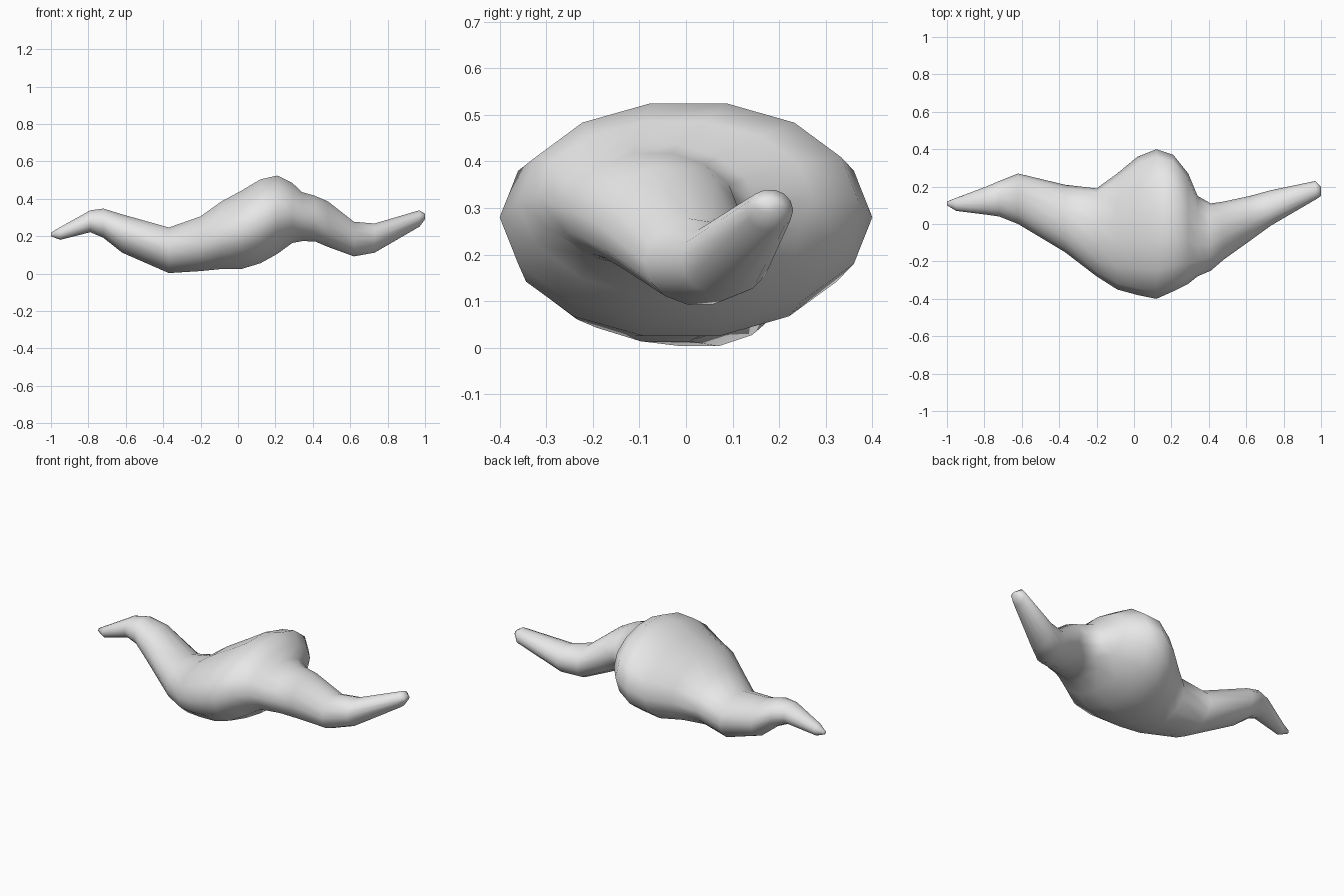
import bpy
import bmesh
from math import sin, cos, tau

if "Cube" in bpy.data.objects:
    bpy.data.objects.remove(bpy.data.objects["Cube"], do_unlink=True)

SIDES = 14

# Cross-sections along the body: x, back y, front y, top z, bottom z
SECTIONS = [
    (-1, .12, .1, .22, .2),
    (-.95, .14, .07, .25, .18),
    (-.79, .2, .05, .34, .22),
    (-.72, .23, .04, .35, .19),
    (-.62, .27, 0, .32, .11),
    (-.37, .21, -.15, .25, 0),
    (-.2, .19, -.28, .31, .01),
    (-.09, .27, -.35, .39, .02),
    (.02, .36, -.38, .45, .02),
    (.12, .4, -.4, .51, .05),
    (.21, .37, -.36, .53, .1),
    (.29, .27, -.32, .49, .16),
    (.34, .15, -.28, .44, .17),
    (.41, .11, -.25, .42, .17),
    (.48, .12, -.19, .39, .14),
    (.62, .15, -.09, .28, .09),
    (.73, .18, -.01, .27, .11),
    (.97, .23, .13, .34, .25),
    (1, .2, .15, .32, .29),
]


def make_material(name, colour):
    """One flat colour for the viewport and for renders."""
    material = bpy.data.materials.new(name)
    material.use_nodes = True
    material.diffuse_color = colour
    shader = material.node_tree.nodes["Principled BSDF"]
    shader.inputs["Base Color"].default_value = colour
    return material


def make_ring(bm, x, back, front, top, bottom):
    """Elliptical ring of vertices that fills the given extents."""
    centre_y, radius_y = (back + front) / 2, (back - front) / 2
    centre_z, radius_z = (top + bottom) / 2, (top - bottom) / 2
    ring = []
    for step in range(SIDES):
        angle = tau * step / SIDES
        y = centre_y + radius_y * cos(angle)
        z = centre_z + radius_z * sin(angle)
        ring.append(bm.verts.new((x, y, z)))
    return ring


def loft(name, sections, material):
    """Skin neighbouring rings and close both tips."""
    bm = bmesh.new()
    rings = [make_ring(bm, *section) for section in sections]
    for first, second in zip(rings, rings[1:]):
        for i in range(SIDES):
            j = (i + 1) % SIDES
            bm.faces.new((first[i], first[j], second[j], second[i]))
    bm.faces.new(rings[0])
    bm.faces.new(rings[-1])
    bmesh.ops.recalc_face_normals(bm, faces=bm.faces)
    for face in bm.faces:
        face.smooth = True
    mesh = bpy.data.meshes.new(name)
    bm.to_mesh(mesh)
    bm.free()
    mesh.materials.append(material)
    obj = bpy.data.objects.new(name, mesh)
    bpy.context.collection.objects.link(obj)
    return obj


# Swollen body drawn out into two tapering arms
loft("body_with_arms", SECTIONS, make_material("light_grey", (.8, .8, .8, 1)))
